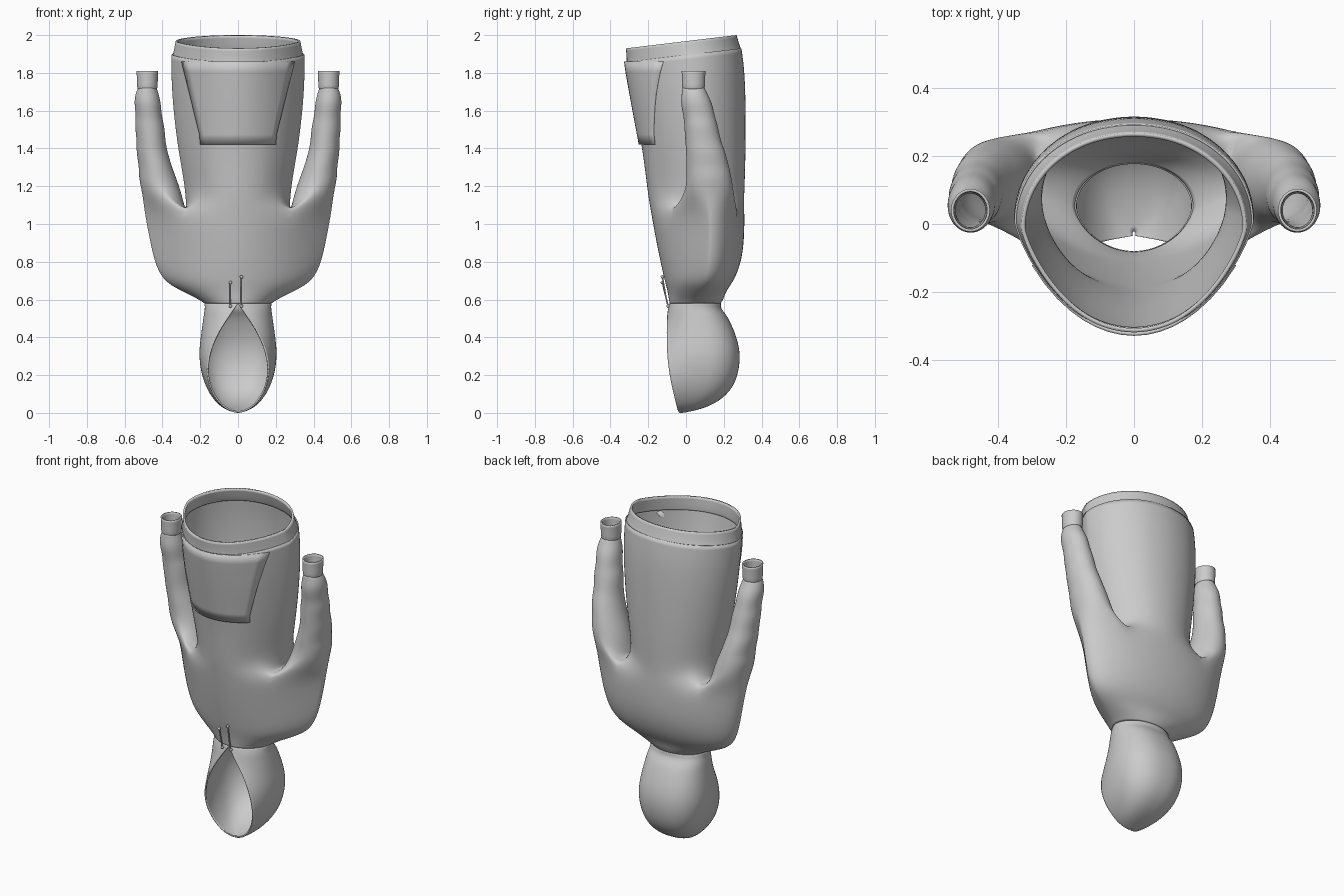
import bpy, bmesh
from math import sin, cos, pi, asin, sqrt

if "Cube" in bpy.data.objects:
    bpy.data.objects.remove(bpy.data.objects["Cube"])

N = 32  # points around the torso, index 0 at the front


def ring(z, a, yf, yc, yb, q=1.25, warp=1.0, tilt=0.0):
    """Closed garment cross-section; q above 1 makes the front more pointed."""
    pts = []
    for k in range(N):
        t = 2 * pi * k / N
        s, c = abs(sin(t)), cos(t)
        if warp != 1:  # spread points away from the centre line
            u = asin(min(1, s)) / (pi / 2)
            s = sin(pi / 2 * u ** warp)
            c = sqrt(max(0, 1 - s * s)) * (1 if c > 0 else -1)
        x = a * s * (1 if k < N / 2 else -1)
        y = yc - (yc - yf) * c ** q if c > 0 else yc - (yb - yc) * c
        pts.append((x, y, z + tilt * y))
    return pts


def oval(z, cx, cy, rx, ry, side, n=20):
    return [(side * (cx + rx * sin(2 * pi * i / n)), cy - ry * cos(2 * pi * i / n), z)
            for i in range(n)]


def add(bm, pts):
    return [bm.verts.new(p) for p in pts]


def bridge(bm, r1, r2, closed=True):
    n = len(r1)
    for i in range(n if closed else n - 1):
        j = (i + 1) % n
        bm.faces.new((r1[i], r1[j], r2[j], r2[i]))


def loft(bm, start, sections, closed=True):
    prev = start
    for pts in sections:
        cur = add(bm, pts)
        if prev:
            bridge(bm, prev, cur, closed)
        prev = cur
    return prev


def finish(bm, name, thick=0.006, levels=2):
    bmesh.ops.remove_doubles(bm, verts=bm.verts, dist=1e-5)
    bmesh.ops.recalc_face_normals(bm, faces=bm.faces)
    me = bpy.data.meshes.new(name)
    bm.to_mesh(me)
    bm.free()
    for p in me.polygons:
        p.use_smooth = True
    ob = bpy.data.objects.new(name, me)
    bpy.context.collection.objects.link(ob)
    if levels:
        ob.modifiers.new("Smooth", 'SUBSURF').levels = levels
        ob.modifiers["Smooth"].render_levels = levels
    m = ob.modifiers.new("Cloth", 'SOLIDIFY')
    m.thickness = thick
    m.offset = -1
    return ob


# Torso: shoulders as one wide tube that splits into trunk and two sleeves
NECK = (0.58, .178, -.088, .05, .185)
SHOULDERS = [NECK, (.605, .215, -.092, .07, .2), (.65, .31, -.10, .10, .215, 1.4),
             (.70, .40, -.115, .12, .255, 1.6), (.80, .445, -.138, .125, .295, 1.9),
             (.93, .472, -.165, .13, .31, 2), (1.06, .497, -.188, .13, .31, 2)]
TRUNK = [(1.13, .275, -.205, .06, .312, 1.4), (1.25, .29, -.22, .05, .318, 1.4),
         (1.42, .322, -.242, .04, .322, 1.4), (1.65, .348, -.285, .03, .322, 1.45),
         (1.80, .354, -.312, .02, .315, 1.5), (1.895, .352, -.325, .01, .30, 1.5)]
SLEEVE = [(1.16, .402, .125, .105, .13), (1.25, .428, .122, .1, .12),
          (1.30, .436, .115, .088, .115), (1.38, .456, .105, .084, .105),
          (1.44, .46, .09, .076, .095), (1.52, .468, .08, .08, .09),
          (1.57, .472, .07, .068, .083), (1.64, .479, .055, .072, .085),
          (1.69, .482, .045, .062, .068), (1.72, .48, .04, .05, .06)]

bm = bmesh.new()
wide = loft(bm, None, [ring(*s) for s in SHOULDERS])
trunk = list(wide)
for side in (1, -1):
    idx = [(side * k) % N for k in range(3, 14)]
    front, back = wide[idx[0]], wide[idx[-1]]
    seam = add(bm, [front.co.lerp(back.co, i / 10) for i in range(1, 10)])
    for i, v in zip(idx[1:-1], seam):
        trunk[i] = v
    outer = [wide[i] for i in idx]
    loft(bm, outer + seam[::-1], [oval(*s, side) for s in SLEEVE])
tilts = [0, 0, .02, .05, .08, .12]
loft(bm, trunk, [ring(*s, warp=.7, tilt=t) for s, t in zip(TRUNK, tilts)])
finish(bm, "torso_and_sleeves")

# Waistband
bm = bmesh.new()
loft(bm, None, [ring(1.885, .349, -.322, .01, .298, 1.5, .8, .12),
                ring(1.91, .342, -.32, 0, .288, 1.5, .8, .12),
                ring(1.968, .332, -.325, -.01, .272, 1.5, .8, .12)])
finish(bm, "waistband", .012)

# Cuffs
for side, label in ((1, "right"), (-1, "left")):
    bm = bmesh.new()
    loft(bm, None, [oval(z, .48, .04, r, r + .006, side)
                    for z, r in ((1.715, .052), (1.73, .056), (1.765, .056), (1.81, .058))])
    finish(bm, label + "_cuff", .008)

# Hood: open horseshoe sections (z, half width, front, middle, back, opening half width)
HOOD = [NECK + (0,), (.55, .176, -.095, .05, .185, .022), (.52, .182, -.10, .06, .215, .042),
        (.46, .19, -.102, .07, .245, .085), (.39, .2, -.102, .085, .272, .125),
        (.31, .208, -.10, .09, .288, .155), (.22, .198, -.09, .09, .28, .167),
        (.14, .172, -.075, .08, .252, .152), (.08, .137, -.06, .06, .20, .122),
        (.035, .095, -.05, .03, .125, .085), (.01, .05, -.042, -.01, .04, .045),
        (0, .006, -.035, -.03, -.02, .004)]


def horseshoe(z, a, yf, yc, yb, w):
    t0 = asin(w / a)
    df = (yc - yf) / cos(t0)
    pts = []
    for k in range(N + 1):
        t = t0 + (2 * pi - 2 * t0) * k / N
        s, c = sin(t), cos(t)
        if w == 0:  # matches the neck ring of the torso
            y = yc - (yc - yf) * c ** 1.25 if c > 0 else yc - (yb - yc) * c
        elif c > 0:
            y = yc - df * c
        else:  # boxier back
            s = abs(s) ** .85 * (1 if s > 0 else -1)
            y = yc + (yb - yc) * abs(c) ** .85
        pts.append((a * s, y, z))
    return pts


bm = bmesh.new()
loft(bm, None, [horseshoe(*s) for s in HOOD], closed=False)
finish(bm, "hood", .008)


# Front pocket: panel that follows the trunk front
def front_y(x, z):
    for s, e in zip(TRUNK, TRUNK[1:]):
        if z <= e[0]:
            break
    f = (z - s[0]) / (e[0] - s[0])
    a, yf, yc, q = (s[i] + (e[i] - s[i]) * f for i in (1, 2, 3, 5))
    return yc - (yc - yf) * sqrt(max(0, 1 - (x / a) ** 2)) ** q


bm = bmesh.new()
rows = []
for i in range(9):
    f = i / 8
    z = 1.42 + .44 * f
    w = .2 + .1 * max(0, (f - .08) / .92)
    rows.append([(w * u / 8, front_y(w * u / 8, z) - .008, z) for u in range(-8, 9)])
loft(bm, None, rows, closed=False)
pocket = finish(bm, "front_pocket", .01, 0)
bpy.context.view_layer.objects.active = pocket
pocket.select_set(True)
bpy.ops.object.shade_smooth_by_angle()

# Drawstrings with end knobs
for label, x, top in (("left", -.04, .69), ("right", .018, .72)):
    cu = bpy.data.curves.new(label + "_drawstring", 'CURVE')
    cu.dimensions = '3D'
    cu.bevel_depth = .004
    cu.bevel_resolution = 2
    cu.use_fill_caps = True
    sp = cu.splines.new('POLY')
    sp.points.add(2)
    path = [(x, -.095, .565), (x, -.108, .62), (x, -.125, top)]
    for p, co in zip(sp.points, path):
        p.co = (*co, 1)
    bpy.context.collection.objects.link(bpy.data.objects.new(label + "_drawstring", cu))
    for n, co in (("end", path[-1]), ("eyelet", path[0])):
        bpy.ops.mesh.primitive_uv_sphere_add(segments=12, ring_count=8, radius=.009, location=co)
        bpy.context.object.name = f"{label}_drawstring_{n}"
        bpy.ops.object.shade_smooth()
